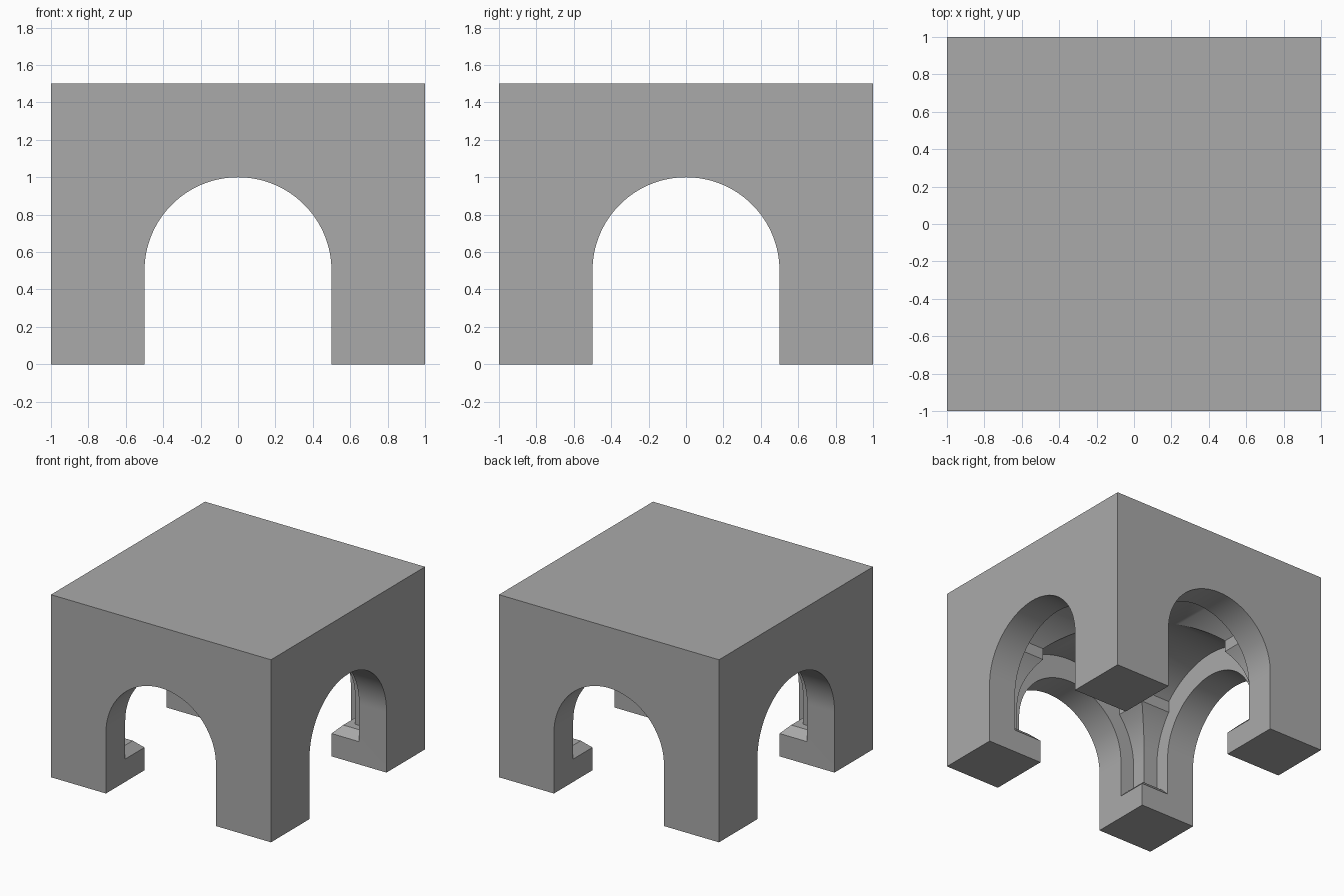
import bpy, bmesh, math
from mathutils import Matrix

cube = bpy.data.objects.get("Cube")
if cube:
    bpy.data.objects.remove(cube, do_unlink=True)

SPRING = 0.5        # height where every arch starts to curve


def make_object(name, bm):
    bmesh.ops.recalc_face_normals(bm, faces=bm.faces)
    mesh = bpy.data.meshes.new(name)
    bm.to_mesh(mesh)
    bm.free()
    obj = bpy.data.objects.new(name, mesh)
    bpy.context.scene.collection.objects.link(obj)
    return obj


def arc(radius, start, end, steps):
    """Points of an arch, from start to end angle."""
    angles = [start + (end - start) * i / steps for i in range(steps + 1)]
    return [(radius * math.cos(a), SPRING + radius * math.sin(a)) for a in angles]


def prism(name, half, depth, turn):
    """Mirror a half profile and extrude it along y, or along x when turned."""
    outline = half + [(-x, z) for x, z in reversed(half) if x > 1e-6]
    bm = bmesh.new()
    face = bm.faces.new([bm.verts.new((x, -depth, z)) for x, z in outline])
    out = bmesh.ops.extrude_face_region(bm, geom=[face])
    moved = [v for v in out["geom"] if isinstance(v, bmesh.types.BMVert)]
    bmesh.ops.translate(bm, verts=moved, vec=(0, 2 * depth, 0))
    bm.transform(Matrix.Rotation(turn, 4, "Z"))
    obj = make_object(name, bm)
    obj.hide_render = True
    return obj


# Solid block
bm = bmesh.new()
bmesh.ops.create_cube(bm, size=1)
bm.transform(Matrix.Translation((0, 0, 0.75)) @ Matrix.Diagonal((2, 2, 1.5, 1)))
block = make_object("arched_block", bm)

# Open archway profile
archway = [(0.5, -0.2)] + arc(0.5, 0, math.pi / 2, 32)

# Inner vault profile: bevelled plinth, wider arch, raised crown with a small step
r1, r2, step = 0.625, 0.6875, 0.486
vault = [(0.45, 0.1375), (0.5625, 0.25), (r1, 0.25)]
vault += arc(r1, 0, math.acos(step / r1), 20)
vault += arc(r2, math.acos(step / r2), math.pi / 2, 20)

# Carve both profiles along both axes
cutters = []
for label, profile, depth in (("archway", archway, 1.2), ("vault", vault, 0.75)):
    for axis, turn in (("y", 0), ("x", math.pi / 2)):
        cutter = prism(f"{label}_cutter_{axis}", profile, depth, turn)
        cutters.append(cutter)
        mod = block.modifiers.new(cutter.name, "BOOLEAN")
        mod.operation = "DIFFERENCE"
        mod.solver = "EXACT"
        mod.object = cutter

bpy.context.view_layer.update()
carved = bpy.data.meshes.new_from_object(
    block.evaluated_get(bpy.context.evaluated_depsgraph_get()))
block.modifiers.clear()
block.data = carved
for cutter in cutters:
    bpy.data.objects.remove(cutter, do_unlink=True)

# Stone colour
stone = bpy.data.materials.new("stone_grey")
stone.use_nodes = True
stone.diffuse_color = (0.4, 0.4, 0.4, 1)
stone.node_tree.nodes["Principled BSDF"].inputs["Base Color"].default_value = (0.4, 0.4, 0.4, 1)
block.data.materials.clear()
block.data.materials.append(stone)

# Smooth curves, sharp edges
bpy.ops.object.select_all(action="DESELECT")
block.select_set(True)
bpy.context.view_layer.objects.active = block
bpy.ops.object.shade_smooth_by_angle(angle=math.radians(25))
